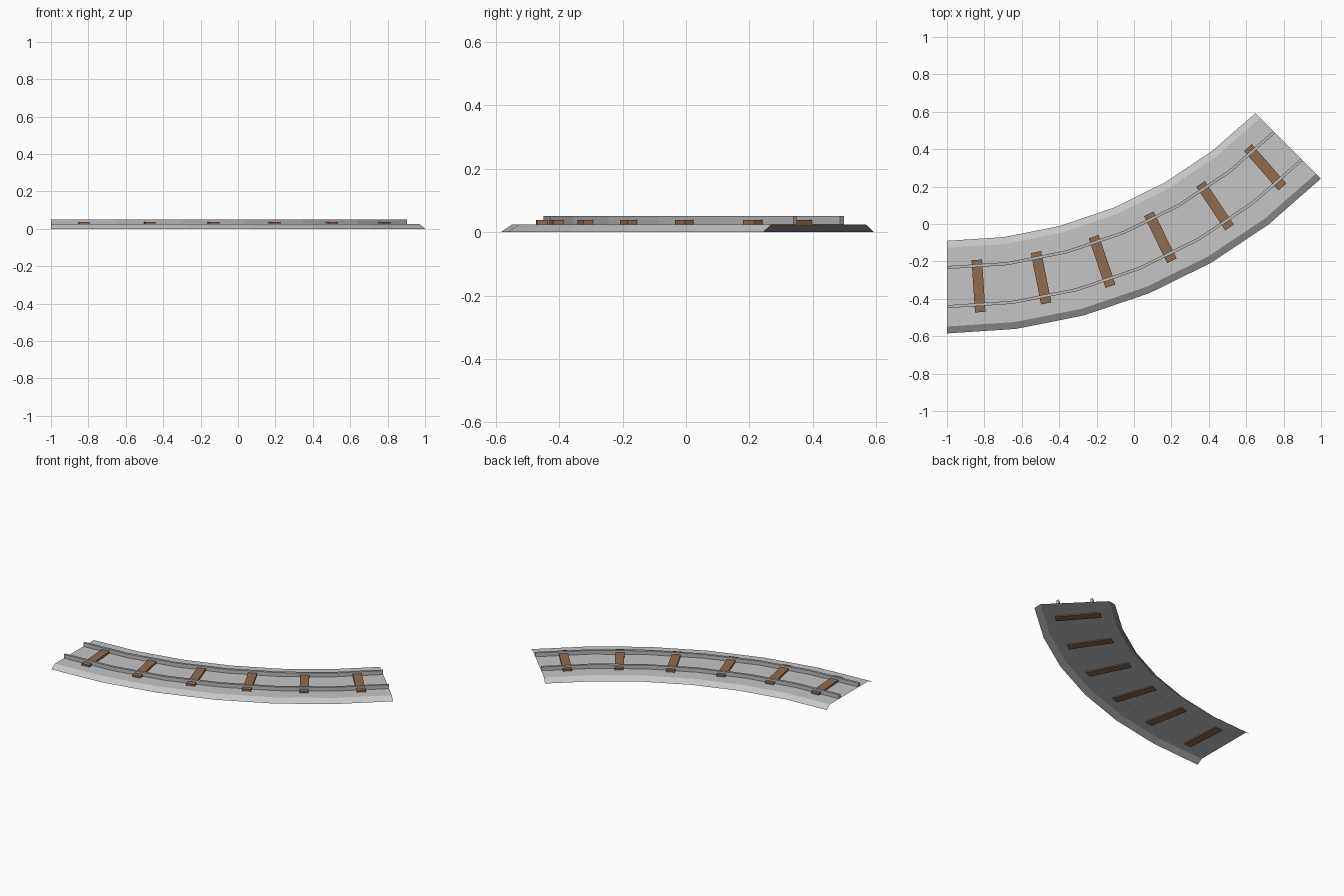
import bpy, bmesh
from math import sin, cos, radians
from mathutils import Matrix, Vector

cube = bpy.data.objects.get("Cube")
if cube:
    bpy.data.objects.remove(cube, do_unlink=True)

CENTRE = Vector((-1.0, 2.243, 0.0))   # centre of the bend
SEGMENTS, STEP = 6, 7.5               # straight pieces and degrees per piece


def material(name, rgb):
    mat = bpy.data.materials.new(name)
    mat.use_nodes = True
    mat.diffuse_color = (*rgb, 1)
    bsdf = mat.node_tree.nodes["Principled BSDF"]
    bsdf.inputs["Base Color"].default_value = (*rgb, 1)
    bsdf.inputs["Roughness"].default_value = 0.8
    return mat


def on_bend(radius, degrees, z):
    a = radians(degrees)
    return CENTRE + Vector((radius * sin(a), -radius * cos(a), z))


def finish(bm, name, mat):
    mesh = bpy.data.meshes.new(name)
    bm.to_mesh(mesh)
    bm.free()
    mesh.materials.append(mat)
    obj = bpy.data.objects.new(name, mesh)
    bpy.context.collection.objects.link(obj)
    return obj


def sweep(name, profile, mat, closed):
    """Carry a (radius, z) profile round the bend; closed profiles get end caps."""
    bm = bmesh.new()
    rings = [[bm.verts.new(on_bend(r, i * STEP, z)) for r, z in profile]
             for i in range(SEGMENTS + 1)]
    count = len(profile)
    for a, b in zip(rings, rings[1:]):
        for j in range(count if closed else count - 1):
            k = (j + 1) % count
            bm.faces.new((a[j], a[k], b[k], b[j]))
    if closed:
        bm.faces.new(rings[0][::-1])
        bm.faces.new(rings[-1])
    return finish(bm, name, mat)


gravel = material("gravel_grey", (0.56, 0.56, 0.56))
steel = material("rail_grey", (0.50, 0.50, 0.50))
wood = material("sleeper_brown", (0.29, 0.147, 0.075))

# Gravel bed: bevelled shell, open underneath and at both ends
sweep("gravel_bed", [(2.828, 0), (2.791, 0.025), (2.37, 0.025), (2.333, 0)],
      gravel, closed=False)

# Rails
for name, inner in (("inner_rail", 2.468), ("outer_rail", 2.677)):
    outer = inner + 0.016
    sweep(name, [(outer, 0.025), (outer, 0.051), (inner, 0.051), (inner, 0.025)],
          steel, closed=True)

# Sleepers: one in the middle of each straight piece
for i in range(SEGMENTS):
    angle = (i + 0.5) * STEP
    bm = bmesh.new()
    bmesh.ops.create_cube(bm, size=1, matrix=Matrix.Diagonal((0.056, 0.28, 0.019, 1)))
    sleeper = finish(bm, f"sleeper_{i + 1}", wood)
    sleeper.location = on_bend(2.58, angle, 0.0285)
    sleeper.rotation_euler.z = radians(angle)
